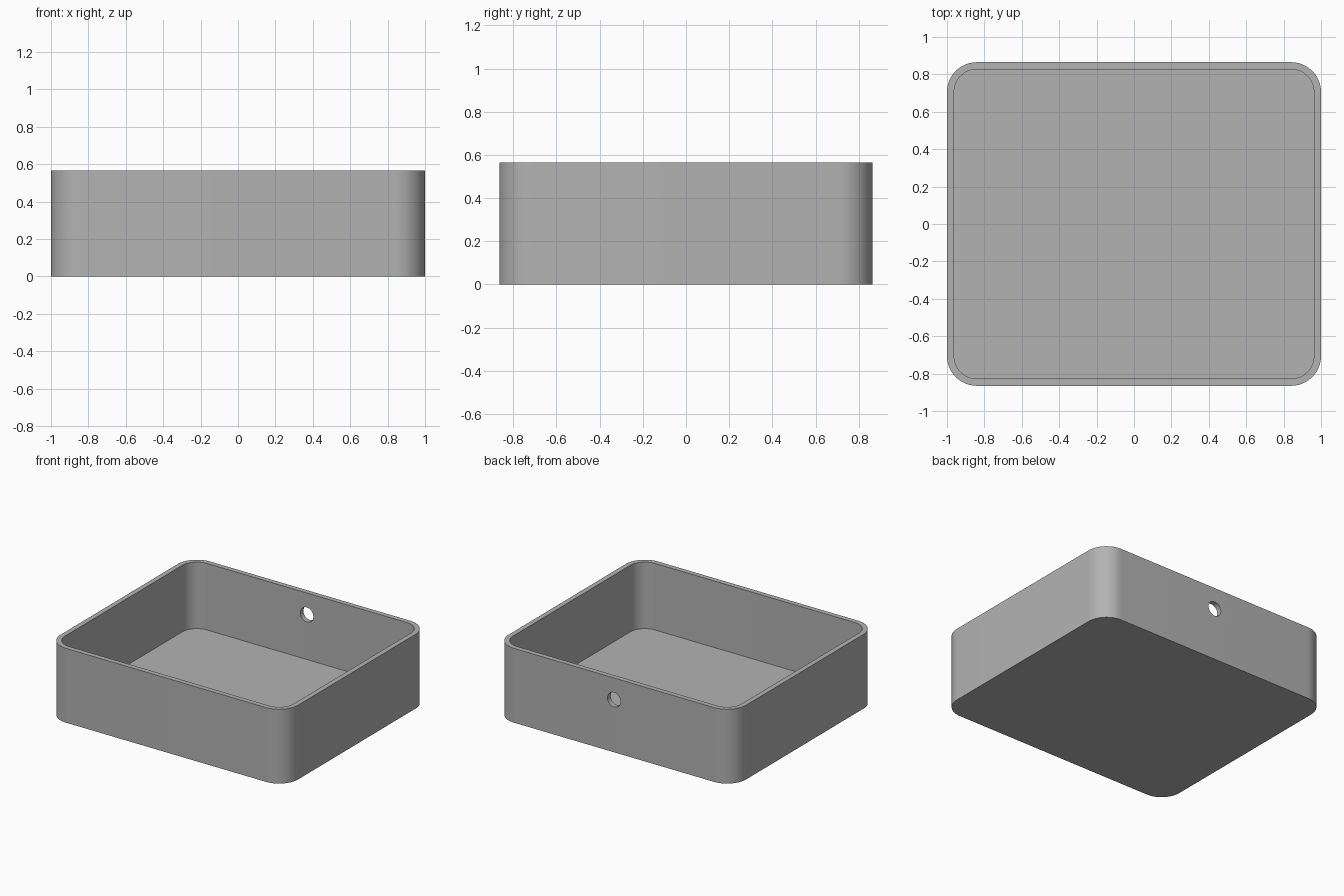
import bpy, bmesh, math

# Remove the default object
if "Cube" in bpy.data.objects:
    bpy.data.objects.remove(bpy.data.objects["Cube"], do_unlink=True)

HALF_X, HALF_Y, HEIGHT = 1.0, 0.865, 0.565
WALL, FLOOR, RADIUS = 0.038, 0.059, 0.16
HOLE_Z, HOLE_R = 0.40, 0.055
STEPS = 20


def make_material(name, value):
    mat = bpy.data.materials.new(name)
    mat.use_nodes = True
    color = (value, value, value, 1)
    mat.diffuse_color = color
    mat.node_tree.nodes["Principled BSDF"].inputs["Base Color"].default_value = color
    return mat


def rounded_loop(bm, inset, z):
    """Ring of vertices around a rounded rectangle."""
    r = RADIUS - inset
    cx, cy = HALF_X - RADIUS, HALF_Y - RADIUS
    ring = []
    for corner, (sx, sy) in enumerate([(1, 1), (-1, 1), (-1, -1), (1, -1)]):
        for i in range(STEPS + 1):
            a = math.pi / 2 * (corner + i / STEPS)
            ring.append(bm.verts.new((sx * cx + r * math.cos(a), sy * cy + r * math.sin(a), z)))
    return ring


# Open tray: outer wall, rim, inner wall and floor as stacked rings
bm = bmesh.new()
rings = [rounded_loop(bm, inset, z) for inset, z in
         [(0, 0), (0, HEIGHT), (WALL, HEIGHT), (WALL, FLOOR)]]
count = len(rings[0])
for low, high in zip(rings, rings[1:]):
    for i in range(count):
        j = (i + 1) % count
        bm.faces.new((low[i], low[j], high[j], high[i]))
bm.faces.new(rings[0][::-1])
bm.faces.new(rings[-1])
bmesh.ops.recalc_face_normals(bm, faces=bm.faces)
mesh = bpy.data.meshes.new("open_tray")
bm.to_mesh(mesh)
bm.free()
tray = bpy.data.objects.new("open_tray", mesh)
bpy.context.collection.objects.link(tray)
mesh.materials.append(make_material("plain_grey", 0.45))

# Round hole through the back wall
bpy.ops.mesh.primitive_cylinder_add(vertices=48, radius=HOLE_R, depth=0.3,
                                    location=(0, HALF_Y, HOLE_Z), rotation=(math.pi / 2, 0, 0))
cutter = bpy.context.object
cutter.name = "hole_cutter"
cutter.hide_render = True
cut = tray.modifiers.new("back_hole", "BOOLEAN")
cut.operation, cut.solver, cut.object = "DIFFERENCE", "EXACT", cutter

bpy.ops.object.select_all(action="DESELECT")
tray.select_set(True)
bpy.context.view_layer.objects.active = tray
bpy.ops.object.modifier_apply(modifier=cut.name)
bpy.data.objects.remove(cutter, do_unlink=True)

# Smooth corners, crisp edges
bpy.ops.object.shade_smooth_by_angle(angle=math.radians(30))
